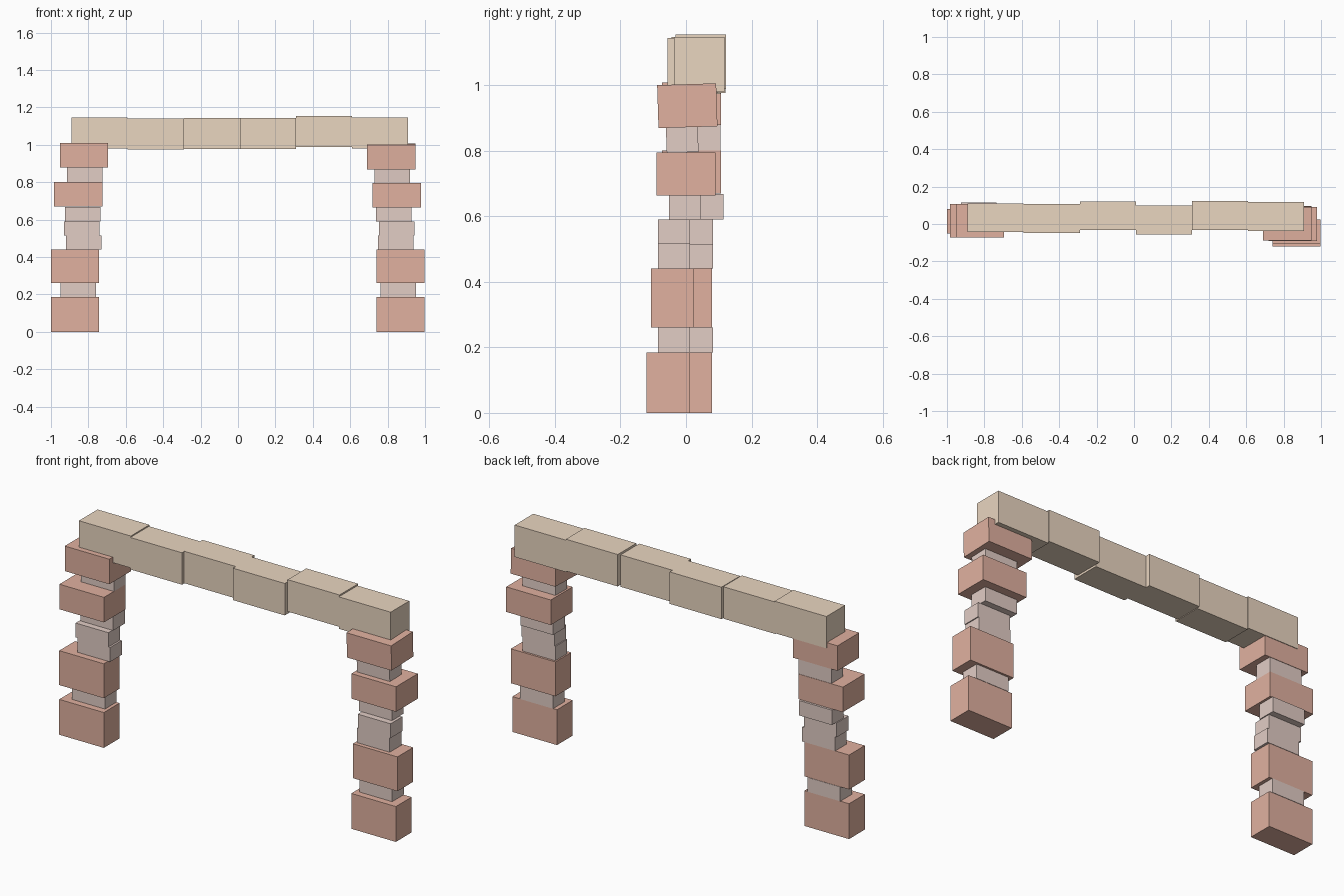
import bpy, math

if "Cube" in bpy.data.objects:
    bpy.data.objects.remove(bpy.data.objects["Cube"])


def material(name, rgb):
    m = bpy.data.materials.new(name)
    m.diffuse_color = (*rgb, 1)
    m.use_nodes = True
    m.node_tree.nodes["Principled BSDF"].inputs["Base Color"].default_value = m.diffuse_color
    return m


RED = material("brick_red", (0.75, 0.44, 0.35))
PINK = material("dusty_pink", (0.76, 0.61, 0.56))
TAN = material("sandstone", (0.82, 0.67, 0.53))


def block(name, x, y, z, mat, tilt=0):
    """Box given as (min, max) per axis, tilted a little about x."""
    bpy.ops.mesh.primitive_cube_add(size=1)
    ob = bpy.context.object
    ob.name = name
    ob.location = [(a + b) / 2 for a, b in (x, y, z)]
    ob.scale = [b - a for a, b in (x, y, z)]
    ob.rotation_euler.x = math.radians(tilt)
    ob.data.materials.append(mat)


# Pillar courses: wide?, depth, bottom z, top z, left (x, y) start, right (x, y) start, right tilt
courses = [
    (True, 0.13, 0.00, 0.185, (-1.00, -0.05), (0.74, -0.12), 0),
    (False, 0.097, 0.185, 0.26, (-0.95, -0.015), (0.762, -0.085), 0),
    (True, 0.13, 0.26, 0.44, (-1.00, -0.05), (0.74, -0.107), 0),
    (False, 0.097, 0.44, 0.515, (-0.92, -0.015), (0.748, -0.085), 0),
    (False, 0.097, 0.515, 0.59, (-0.93, -0.015), (0.753, -0.085), 0),
    (False, 0.097, 0.59, 0.668, (-0.925, 0.018), (0.738, -0.052), 0),
    (True, 0.18, 0.667, 0.798, (-0.983, -0.073), (0.72, -0.09), 0),
    (False, 0.097, 0.798, 0.876, (-0.915, 0.008), (0.73, -0.06), 2),
    (True, 0.18, 0.875, 1.006, (-0.952, -0.073), (0.69, -0.086), 1.8),
]
for i, (wide, depth, z0, z1, left, right, tilt) in enumerate(courses, 1):
    width = 0.258 if wide else 0.19
    kind = "brick" if wide else "spacer"
    for side, (x, y), lift, t in (("left", left, 0.003, 0), ("right", right, -0.003, tilt)):
        if i < 7:
            lift = 0
        block(f"{side}_pillar_{kind}_{i}", (x, x + width), (y, y + depth),
              (z0 + lift, z1 + lift), RED if wide else PINK, t)

# Lintel blocks in a row: front y and bottom z of each
for i, (y, z) in enumerate([(-0.044, 0.98), (-0.048, 0.974), (-0.033, 0.977),
                            (-0.056, 0.977), (-0.032, 0.988), (-0.037, 0.98)]):
    x = -0.89 + 0.3 * i
    block(f"lintel_block_{i + 1}", (x, x + 0.3), (y, y + 0.154), (z, z + 0.167), TAN)
